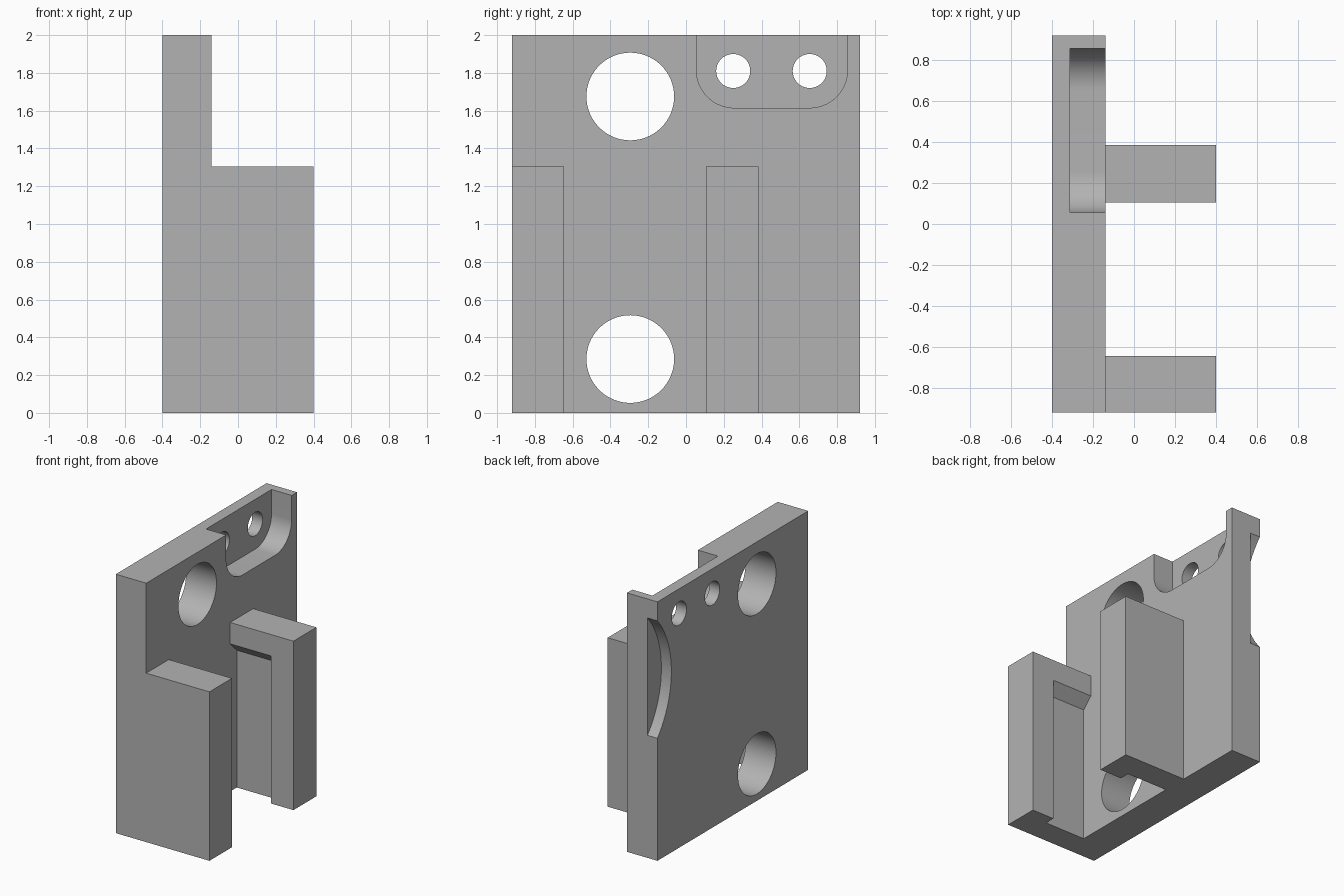
import bpy, bmesh, math

cube = bpy.data.objects.get("Cube")
if cube:
    bpy.data.objects.remove(cube, do_unlink=True)

grey = bpy.data.materials.new("light grey")
grey.use_nodes = True
grey.diffuse_color = (0.45, 0.45, 0.45, 1)
grey.node_tree.nodes["Principled BSDF"].inputs["Base Color"].default_value = grey.diffuse_color


def prism(name, outline, x0, x1):
    """Extrude a closed (y, z) outline along x."""
    bm = bmesh.new()
    face = bm.faces.new([bm.verts.new((x0, y, z)) for y, z in outline])
    side = bmesh.ops.extrude_face_region(bm, geom=[face])["geom"]
    verts = [v for v in side if isinstance(v, bmesh.types.BMVert)]
    bmesh.ops.translate(bm, verts=verts, vec=(x1 - x0, 0, 0))
    bmesh.ops.recalc_face_normals(bm, faces=bm.faces)
    mesh = bpy.data.meshes.new(name)
    bm.to_mesh(mesh)
    bm.free()
    mesh.materials.append(grey)
    obj = bpy.data.objects.new(name, mesh)
    bpy.context.collection.objects.link(obj)
    return obj


def rect(y0, y1, z0, z1):
    return [(y0, z0), (y1, z0), (y1, z1), (y0, z1)]


def arc(cy, cz, r, start=0, end=360, steps=96):
    count = steps if end - start == 360 else steps + 1
    angles = [math.radians(start + (end - start) * i / steps) for i in range(count)]
    return [(cy + r * math.cos(a), cz + r * math.sin(a)) for a in angles]


def combine(target, other, operation):
    """Apply a boolean and discard the second solid."""
    mod = target.modifiers.new(operation, 'BOOLEAN')
    mod.operation, mod.solver, mod.object = operation, 'EXACT', other
    bpy.ops.object.select_all(action='DESELECT')
    bpy.context.view_layer.objects.active = target
    target.select_set(True)
    bpy.ops.object.modifier_apply(modifier=mod.name)
    bpy.data.objects.remove(other, do_unlink=True)


BACK, FACE, TIP, FLOOR = -0.4, -0.14, 0.4, -0.312

# Mounting plate with two arms
bracket = prism("mounting_bracket", rect(-0.92, 0.92, 0, 2), BACK, FACE)
for y0, y1 in ((-0.92, -0.645), (0.105, 0.385)):
    combine(bracket, prism("arm", rect(y0, y1, 0, 1.305), FACE - 0.1, TIP), 'UNION')

# Facing slots in the arms, with sloped tops
slot = [(-0.725, -0.1), (0.185, -0.1), (0.185, 1.06),
        (0.105, 1.14), (-0.645, 1.14), (-0.725, 1.06)]
combine(bracket, prism("slot_cutter", slot, FACE, 0.21), 'DIFFERENCE')

# Large and small through holes
for y, z, r in ((-0.295, 1.675, 0.232), (-0.295, 0.285, 0.232),
                (0.25, 1.81, 0.09), (0.655, 1.81, 0.09)):
    combine(bracket, prism("hole_cutter", arc(y, z, r), -0.6, 0.05), 'DIFFERENCE')

# Round-cornered pocket open at the top
pocket = ([(0.855, 2.1), (0.055, 2.1)] + arc(0.255, 1.815, 0.2, 180, 270, 24)
          + arc(0.655, 1.815, 0.2, 270, 360, 24))
combine(bracket, prism("pocket_cutter", pocket, FLOOR, 0.05), 'DIFFERENCE')

# Curved recess on the rear edge
combine(bracket, prism("recess_cutter", arc(1.44, 1.4, 0.69), -0.6, FLOOR - 0.003), 'DIFFERENCE')

bpy.ops.object.shade_smooth_by_angle(angle=math.radians(30))
